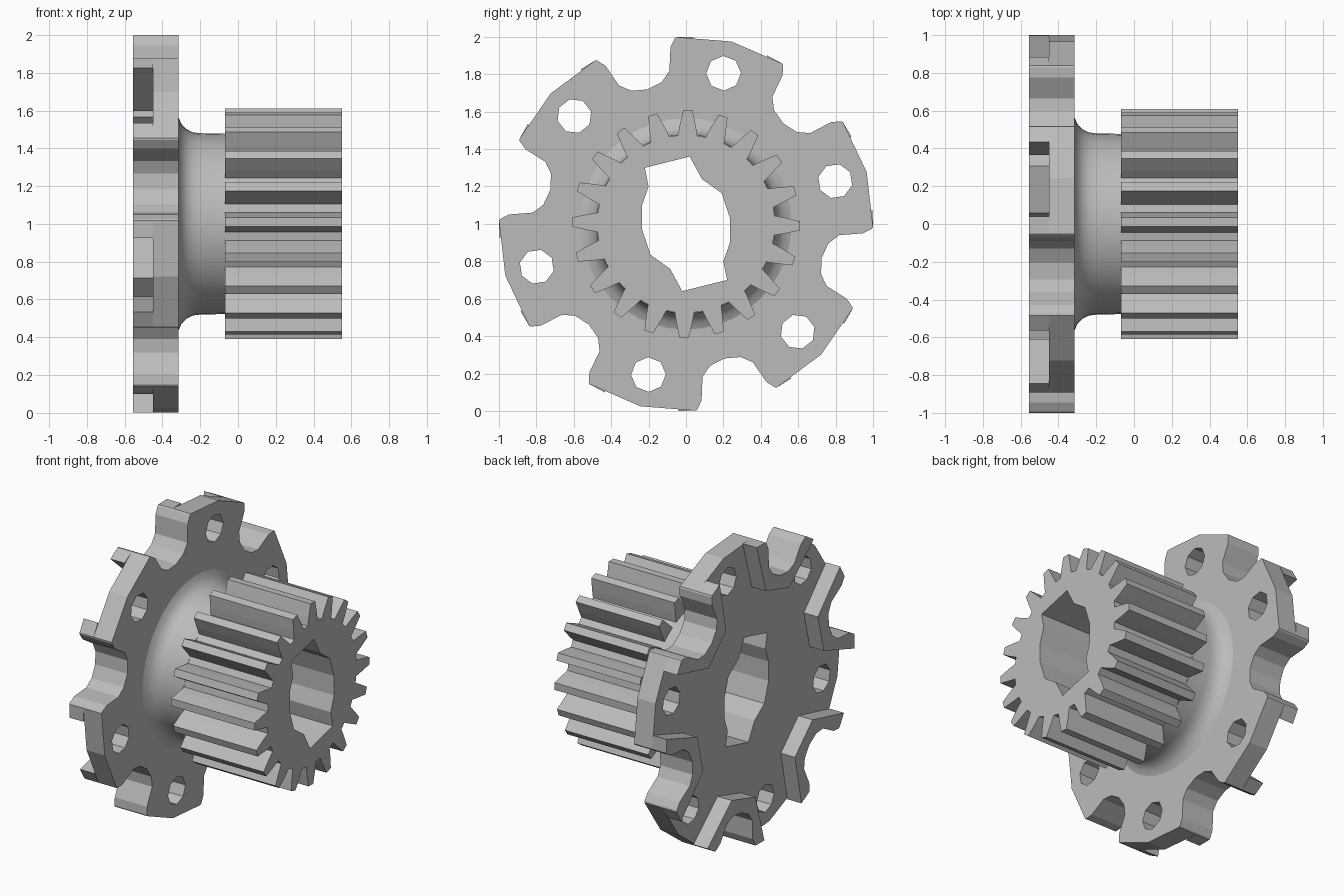
import bpy, bmesh
from math import cos, sin, radians, pi
from mathutils import Matrix

cube = bpy.data.objects.get("Cube")
if cube:
    bpy.data.objects.remove(cube, do_unlink=True)

steel = bpy.data.materials.new("grey_steel")
steel.use_nodes = True
GREY = (0.5, 0.5, 0.5, 1)
steel.diffuse_color = GREY
steel.node_tree.nodes["Principled BSDF"].inputs["Base Color"].default_value = GREY

# Drawing plane (a, b) becomes (y, z), depth becomes x; the axle sits at z = 1
AXLE = Matrix(((0, 0, 1, 0), (1, 0, 0, 0), (0, 1, 0, 1), (0, 0, 0, 1)))


def polar(r, deg):
    return r * cos(radians(deg)), r * sin(radians(deg))


def turned(points, deg):
    c, s = cos(radians(deg)), sin(radians(deg))
    return [(u * c - v * s, u * s + v * c) for u, v in points]


def add_object(name, bm):
    bmesh.ops.recalc_face_normals(bm, faces=bm.faces)
    mesh = bpy.data.meshes.new(name)
    bm.to_mesh(mesh)
    bm.free()
    mesh.materials.append(steel)
    obj = bpy.data.objects.new(name, mesh)
    bpy.context.scene.collection.objects.link(obj)
    return obj


def plate(name, loops, x0, x1):
    """Flat-filled outline with holes, extruded from x0 to x1."""
    curve = bpy.data.curves.new(name, "CURVE")
    curve.dimensions = "2D"
    curve.fill_mode = "BOTH"
    curve.extrude = (x1 - x0) / 2
    for loop in loops:
        spline = curve.splines.new("POLY")
        spline.points.add(len(loop) - 1)
        for p, (a, b) in zip(spline.points, loop):
            p.co = (a, b, 0, 1)
        spline.use_cyclic_u = True
    temp = bpy.data.objects.new(name + "_outline", curve)
    bm = bmesh.new()
    mesh = temp.to_mesh()
    bm.from_mesh(mesh)
    temp.to_mesh_clear()
    bpy.data.objects.remove(temp)
    bpy.data.curves.remove(curve)
    bmesh.ops.remove_doubles(bm, verts=bm.verts, dist=0.0005)
    bm.transform(AXLE @ Matrix.Translation((0, 0, (x0 + x1) / 2)))
    for f in bm.faces:
        f.smooth = False
    return add_object(name, bm)


BACK, STEP, FRONT, GEAR_BACK, GEAR_FRONT = -0.555, -0.45, -0.315, -0.07, 0.55
NOTCHES = [46 + 60 * i for i in range(6)]

# Keyed bore: half outline, repeated by a half turn
half = [(-0.22, 0.30), (0, 0.355), (0.02, 0.36), (0.085, 0.24),
        (0.19, 0.165), (0.235, 0.03), (0.235, -0.1), (0.2, -0.2)]
bore = half + [(-a, -b) for a, b in half]

# One notch, pointing outwards along its own first axis
side = [(0.97, 0.215), (0.93, 0.18), (0.81, 0.14), (0.765, 0.085)]
notch = [(u, -v) for u, v in side] + [(0.748, 0)] + side[::-1]

# Flange with six notches and six bolt holes
rim, holes = [], []
for deg in NOTCHES:
    rim += turned(notch, deg)
    rim += [polar(1.0, deg + 13), polar(1.005, deg + 30), polar(1.0, deg + 47)]
    cx, cy = polar(0.83, deg + 30)
    ring = [polar(0.093, deg + 45 * k) for k in range(8)]
    holes.append([(cx + a, cy + b) for a, b in ring])
plate("flange", [rim, bore] + holes, STEP, FRONT)

# Raised wall hugging each notch on the back
outer = [polar(1.0, 13), polar(1.0, 18.3), (0.66, 0.13)]
wall = notch + outer + [(u, -v) for u, v in outer[::-1]]
for i, deg in enumerate(NOTCHES):
    plate(f"notch_wall_{i + 1}", [turned(wall, deg)], BACK, STEP)

# Toothed gear
teeth = []
for i in range(20):
    mid = -1 + 18 * i
    for r, d in ((0.475, -6.3), (0.53, -4.6), (0.61, -2.3),
                 (0.61, 2.3), (0.53, 4.6), (0.475, 6.3)):
        teeth.append(polar(r, mid + d))
plate("gear", [teeth, bore], GEAR_BACK, GEAR_FRONT)

# Core of the neck carrying the bore through
core = [polar(0.44, 360 * k / 32) for k in range(32)]
plate("neck_core", [core, bore], FRONT, GEAR_BACK)

# Neck surface with a fillet into the flange
bm = bmesh.new()
profile = [(FRONT, 0.565), (-0.30, 0.53), (-0.275, 0.503), (-0.24, 0.485),
           (-0.2, 0.48), (GEAR_BACK, 0.477)]
verts = [bm.verts.new((x, 0, r)) for x, r in profile]
edges = [bm.edges.new(pair) for pair in zip(verts, verts[1:])]
bmesh.ops.spin(bm, geom=verts + edges, cent=(0, 0, 0), axis=(1, 0, 0),
               angle=2 * pi, steps=40, use_merge=True)
bmesh.ops.remove_doubles(bm, verts=bm.verts, dist=0.0005)
bm.transform(Matrix.Translation((0, 0, 1)))
for f in bm.faces:
    f.smooth = True
neck = add_object("neck", bm)
# Face the open neck surface outwards
if neck.data.polygons[0].normal.dot(
        neck.data.polygons[0].center - neck.matrix_world.translation.xyz
        - Matrix.Translation((0, 0, 1)).translation) < 0:
    neck.data.flip_normals()
